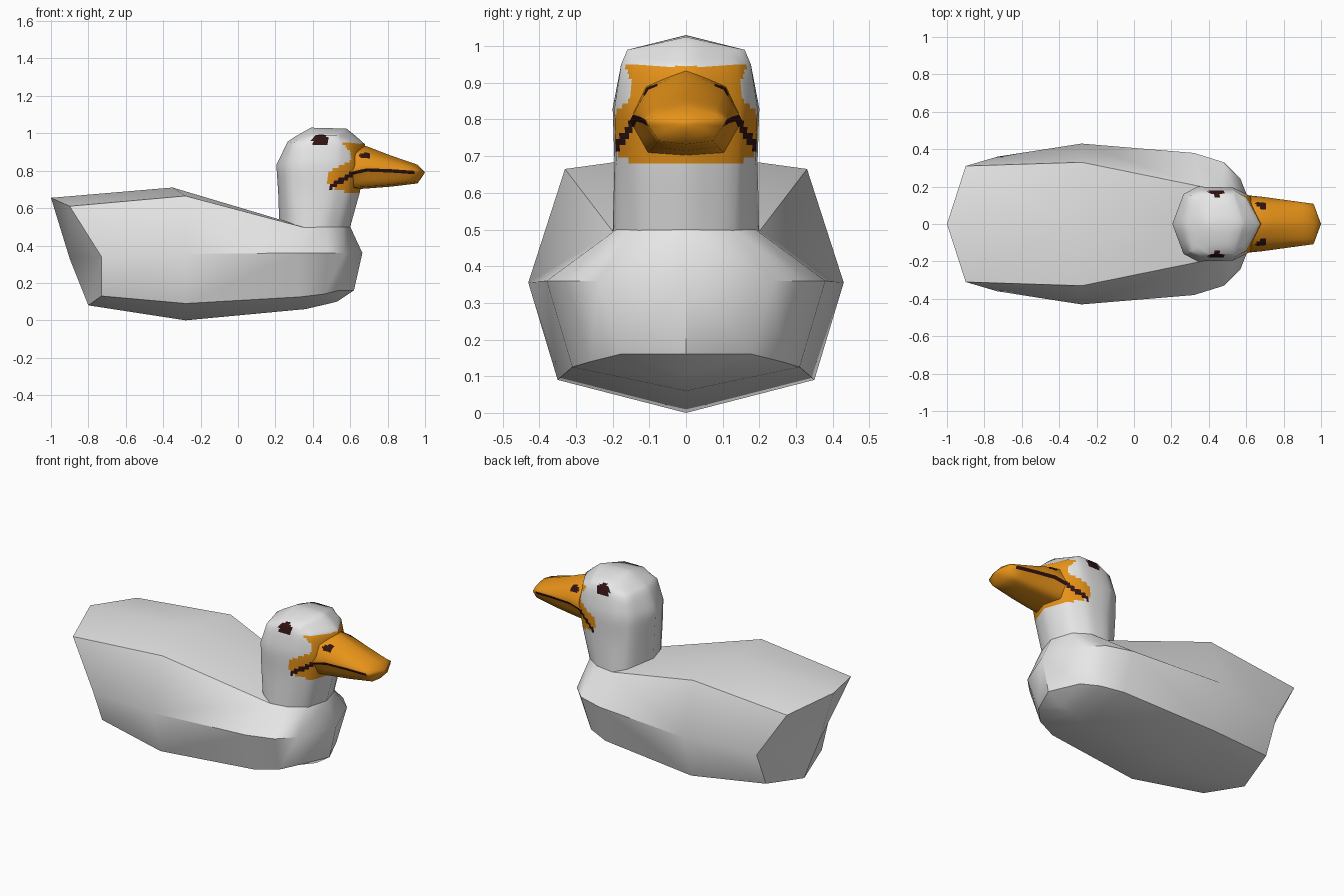
import bpy, bmesh, math
from mathutils import Vector

if "Cube" in bpy.data.objects:
    bpy.data.objects.remove(bpy.data.objects["Cube"])


def material(name, rgb):
    m = bpy.data.materials.new(name)
    m.diffuse_color = (*rgb, 1)
    m.use_nodes = True
    m.node_tree.nodes["Principled BSDF"].inputs["Base Color"].default_value = m.diffuse_color
    return m


MATS = [material("white", (0.82, 0.82, 0.82)),
        material("orange", (0.85, 0.31, 0.01)),
        material("dark_brown", (0.03, 0.006, 0.006))]


def half_loft(name, rows, cuts=0, rule=None, extra=(), base=0, angle=40):
    """Skin rows of half-section points and mirror them across y = 0."""
    bm = bmesh.new()
    cache = {}

    def vert(p, s):
        key = (round(p[0], 4), round(p[1] * s, 4) + 0.0, round(p[2], 4))
        if key not in cache:
            cache[key] = bm.verts.new(key)
        return cache[key]

    quads = [(a[i], a[i + 1], b[i + 1], b[i])
             for a, b in zip(rows, rows[1:]) for i in range(len(a) - 1)]
    for q in quads + list(extra):
        for s in (1, -1):
            vs = list(dict.fromkeys(vert(p, s) for p in q))
            if len(vs) > 2 and not bm.faces.get(vs):
                bm.faces.new(vs)
    bmesh.ops.recalc_face_normals(bm, faces=bm.faces)
    if cuts:
        bmesh.ops.subdivide_edges(bm, edges=bm.edges[:], cuts=cuts, use_grid_fill=True)
    for f in bm.faces:
        f.smooth = True
        f.material_index = rule(f.calc_center_median()) if rule else base
    me = bpy.data.meshes.new(name)
    bm.to_mesh(me)
    bm.free()
    for m in MATS:
        me.materials.append(m)
    ob = bpy.data.objects.new(name, me)
    bpy.context.collection.objects.link(ob)
    if cuts:
        # spread the shading over the finer faces
        n = [v.normal.copy() for v in me.vertices]
        for _ in range(12):
            acc = [v.copy() for v in n]
            for e in me.edges:
                a, b = e.vertices
                acc[a] += n[b]
                acc[b] += n[a]
            n = [v.normalized() for v in acc]
        me.normals_split_custom_set_from_vertices(n)
    else:
        bpy.ops.object.select_all(action='DESELECT')
        ob.select_set(True)
        bpy.context.view_layer.objects.active = ob
        bpy.ops.object.shade_smooth_by_angle(angle=math.radians(angle))
    return ob


# body: tail centre -> side -> breast centre, from keel up to the back edge
keel = [(-.8, 0, .08), (-.8, 0, .08), (-.28, 0, 0), (.36, 0, .06),
        (.46, 0, .083), (.53, 0, .10), (.62, 0, .16)]
lower = [(-.8, 0, .08), (-.73, .27, .13), (-.28, .35, .09), (.33, .31, .125),
         (.46, .26, .14), (.54, .18, .16), (.62, 0, .16)]
middle = [(-.9, 0, .33), (-.73, .36, .34), (-.28, .43, .355), (.32, .38, .36),
          (.48, .33, .36), (.57, .24, .36), (.665, 0, .36)]
upper = [(-1, 0, .655), (-.9, .31, .61), (-.28, .33, .665), (.36, .2, .495),
         (.47, .19, .5), (.56, .13, .5), (.6, 0, .5)]
tail, ridge, nape = (-1, 0, .655), (-.35, 0, .71), (.22, 0, .54)
back = [(upper[1], upper[2], ridge, tail), (upper[2], upper[3], nape, ridge)]
half_loft("body", [keel, lower, middle, upper], extra=back)

# head and neck: orange bill root, eyes and mouth corners by rule
ROOT = [(.68, .60), (.70, .53), (.72, .49), (.76, .47), (.80, .50),
        (.83, .56), (.86, .61), (.90, .60), (.945, .56)]


def head_colour(c):
    if abs(c.y) > .08 and math.hypot((c.x - .44) / .043, (c.z - .963) / .032) < 1:
        return 2
    a, b = Vector((.50, .715)), Vector((.62, .79))
    p = Vector((c.x, c.z))
    t = max(0, min(1, (p - a).dot(b - a) / (b - a).length_squared))
    if abs(c.y) > .1 and (p - a.lerp(b, t)).length < .012:
        return 2
    for (z0, x0), (z1, x1) in zip(ROOT, ROOT[1:]):
        if z0 <= c.z < z1:
            return int(c.x > x0 + (x1 - x0) * (c.z - z0) / (z1 - z0))
    return 0


head = [
    [nape, (.28, .16, .52), (.36, .2, .49), (.47, .19, .495), (.56, .13, .495), (.6, 0, .5)],
    [(.215, 0, .68), (.27, .16, .68), (.36, .195, .68), (.5, .19, .68), (.6, .14, .68), (.65, 0, .68)],
    [(.205, 0, .83), (.265, .16, .83), (.34, .2, .83), (.53, .195, .83), (.62, .15, .83), (.68, 0, .83)],
    [(.265, 0, .955), (.3, .15, .95), (.36, .177, .95), (.54, .177, .95), (.6, .14, .95), (.68, 0, .94)],
    [(.31, 0, .985), (.34, .12, .98), (.4, .16, .99), (.53, .16, .99), (.57, .11, .985), (.63, 0, .985)],
    [(.39, 0, 1.03)] * 3 + [(.58, 0, 1.025)] * 3,
]
half_loft("head_and_neck", head, cuts=8, rule=head_colour)


# bill: sections of x, half width, top, seam and bottom heights
def bill_section(x, w, top, seam, bottom):
    return [(x, 0, top), (x, .72 * w, top - .36 * (top - seam)),
            (x, w, seam + .008), (x, .93 * w, seam - .01),
            (x, .68 * w, bottom + .01), (x, 0, bottom)]


STATIONS = [(.52, .165, .94, .76, .70), (.62, .152, .945, .79, .70),
            (.69, .145, .93, .805, .705), (.82, .127, .88, .80, .715),
            (.96, .108, .832, .79, .732)]


def bill_colour(c):
    if abs(c.y) > .05 and c.z > .82 and math.hypot((c.x - .68) / .034, (c.z - .88) / .016) < 1:
        return 2
    for p, q in zip(STATIONS, STATIONS[1:]):
        if p[0] <= c.x < q[0] and c.x < .95:
            t = (c.x - p[0]) / (q[0] - p[0])
            w, s = p[1] + t * (q[1] - p[1]), p[3] + t * (q[3] - p[3])
            if abs(c.y) > .9 * w and s - .01 < c.z < s + .008:
                return 2
    return 1


sections = [bill_section(*s) for s in STATIONS] + [[(1, 0, .79)] * 6]
half_loft("bill", sections, cuts=7, rule=bill_colour)
